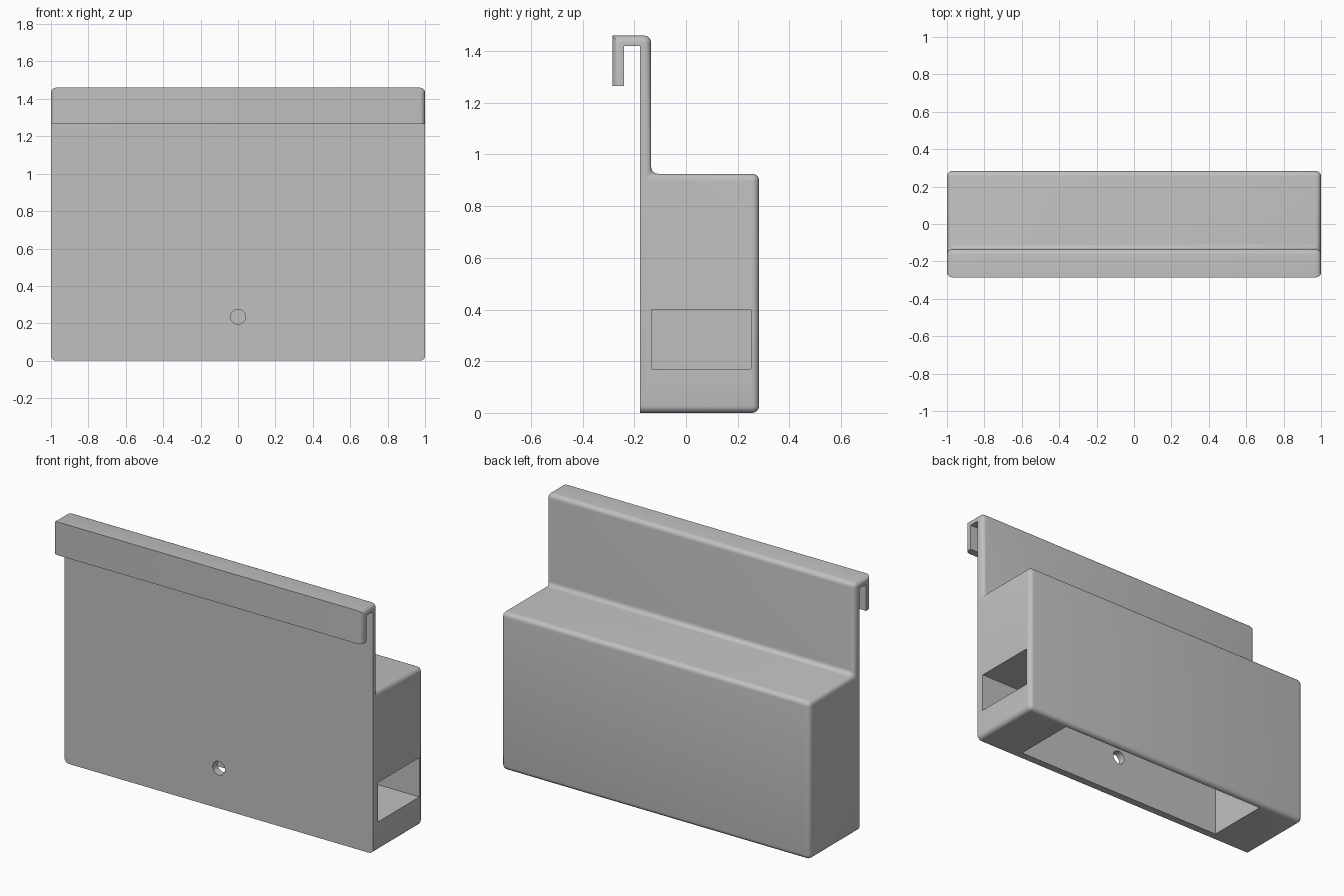
import bpy
import bmesh
import math
from mathutils import Vector

cube = bpy.data.objects.get("Cube")
if cube:
    bpy.data.objects.remove(cube, do_unlink=True)

# Single plain grey
grey = bpy.data.materials.new("plain_grey")
grey.use_nodes = True
colour = (0.53, 0.53, 0.53, 1)
grey.diffuse_color = colour
grey.node_tree.nodes["Principled BSDF"].inputs["Base Color"].default_value = colour


def prism(points, sweep):
    """Closed solid from a flat outline swept along a vector."""
    bm = bmesh.new()
    face = bm.faces.new([bm.verts.new(p) for p in points])
    swept = bmesh.ops.extrude_face_region(bm, geom=[face])["geom"]
    verts = [v for v in swept if isinstance(v, bmesh.types.BMVert)]
    bmesh.ops.translate(bm, verts=verts, vec=sweep)
    bmesh.ops.recalc_face_normals(bm, faces=bm.faces)
    return bm


def to_object(bm, name):
    mesh = bpy.data.meshes.new(name)
    bm.to_mesh(mesh)
    bm.free()
    mesh.materials.append(grey)
    obj = bpy.data.objects.new(name, mesh)
    bpy.context.collection.objects.link(obj)
    return obj


# Main dimensions
TOP, SHELF, LIP_BOTTOM, HOOK_INNER = 1.46, 0.925, 1.265, 1.42
LIP_FRONT, LIP_BACK, FRONT, PLATE, BACK = -0.285, -0.24, -0.178, -0.135, 0.283

# Side profile: box, tall back plate and over-the-edge hook
profile = [(FRONT, 0), (BACK, 0), (BACK, SHELF), (PLATE, SHELF), (PLATE, TOP),
           (LIP_FRONT, TOP), (LIP_FRONT, LIP_BOTTOM), (LIP_BACK, LIP_BOTTOM),
           (LIP_BACK, HOOK_INNER), (FRONT, HOOK_INNER)]
bm = prism([(-1, y, z) for y, z in profile], Vector((2, 0, 0)))


# Round the outer edges; the mounting face and hook inside stay sharp
def is_rounded(edge):
    a, b = (v.co for v in edge.verts)
    mid, along = (a + b) / 2, b - a
    if abs(along.x) > 1:
        return mid.y > PLATE - 0.01
    if abs(along.z) > 0.01:
        return mid.y > PLATE - 0.01 or mid.y < LIP_FRONT + 0.01
    return mid.z < 0.01 or mid.z > TOP - 0.01 or abs(mid.z - SHELF) < 0.01


bmesh.ops.bevel(bm, geom=[e for e in bm.edges if is_rounded(e)], offset=0.027,
                offset_type='OFFSET', segments=5, profile=0.5,
                affect='EDGES', clamp_overlap=True)
holder = to_object(bm, "hanging_holder")

# Pocket open at the bottom, with a side passage out of the left end
pocket = [(-0.71, -0.1), (0.71, -0.1), (0.71, 0.17), (1.1, 0.17),
          (1.1, 0.40), (-0.71, 0.40)]
cutters = [to_object(prism([(x, -0.133, z) for x, z in pocket],
                           Vector((0, 0.385, 0))), "pocket_cutter")]

# Round screw hole through the front wall
circle = [(0.04 * math.cos(i * math.tau / 32), -0.3,
           0.235 + 0.04 * math.sin(i * math.tau / 32)) for i in range(32)]
cutters.append(to_object(prism(circle, Vector((0, 0.3, 0))), "screw_hole_cutter"))

bpy.ops.object.select_all(action='DESELECT')
bpy.context.view_layer.objects.active = holder
holder.select_set(True)
for cutter in cutters:
    cutter.hide_render = True
    mod = holder.modifiers.new(cutter.name, 'BOOLEAN')
    mod.operation = 'DIFFERENCE'
    mod.solver = 'EXACT'
    mod.object = cutter
    bpy.ops.object.modifier_apply(modifier=mod.name)
    bpy.data.objects.remove(cutter, do_unlink=True)

bpy.ops.object.shade_smooth_by_angle(angle=math.radians(35))
